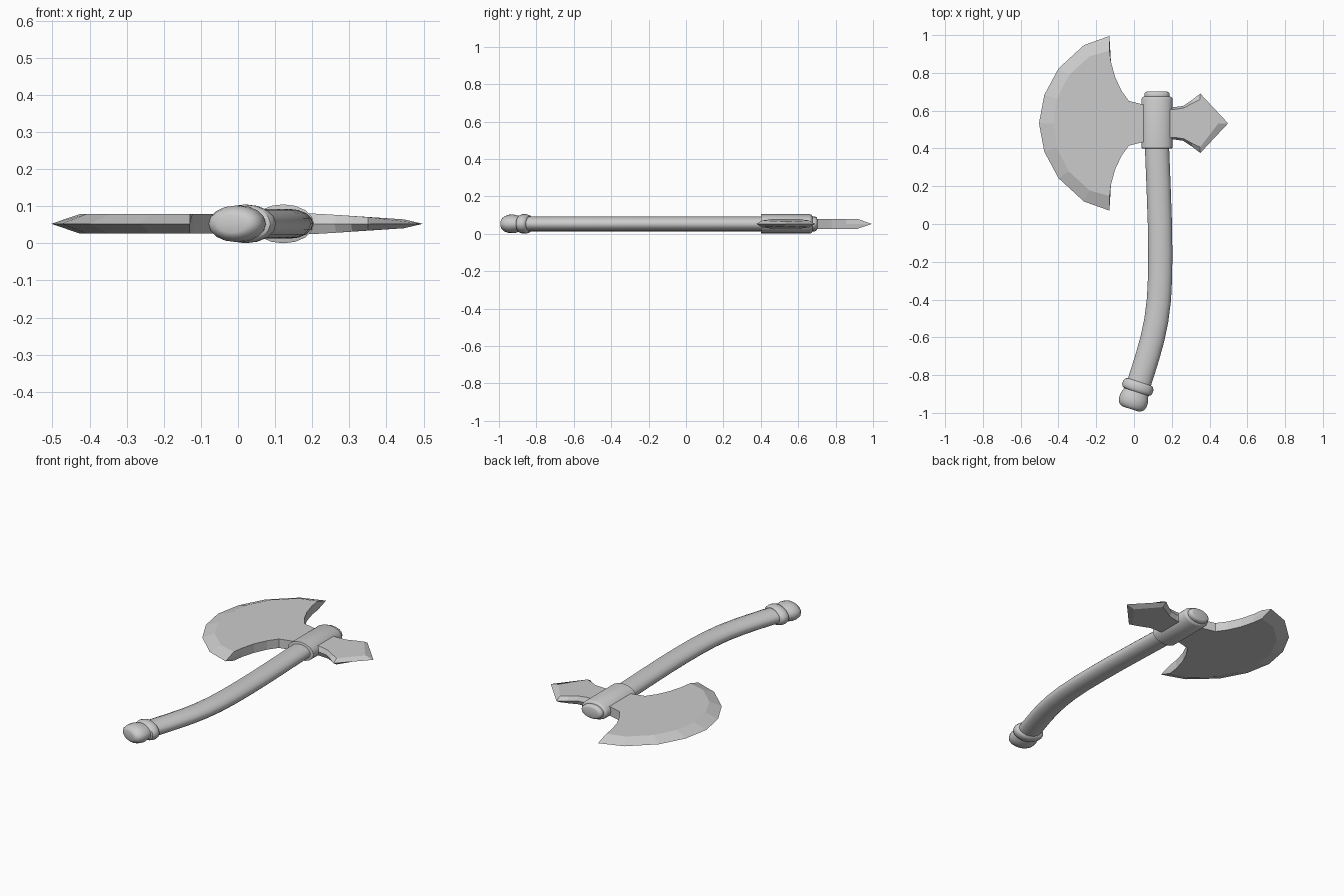
import bpy, bmesh, math
from mathutils import Vector

if "Cube" in bpy.data.objects:
    bpy.data.objects.remove(bpy.data.objects["Cube"])

ZC = 0.0525   # middle plane of the whole axe
YC = 0.533    # symmetry line of the axe head


def finish(name, bm, angle):
    bmesh.ops.remove_doubles(bm, verts=bm.verts, dist=1e-5)
    bmesh.ops.recalc_face_normals(bm, faces=bm.faces)
    me = bpy.data.meshes.new(name)
    bm.to_mesh(me)
    bm.free()
    ob = bpy.data.objects.new(name, me)
    bpy.context.collection.objects.link(ob)
    bpy.ops.object.select_all(action='DESELECT')
    ob.select_set(True)
    bpy.context.view_layer.objects.active = ob
    if angle:
        bpy.ops.object.shade_smooth_by_angle(angle=math.radians(angle))
    return ob


def skin(name, rings, angle):
    """Join equal rings of points into a capped solid."""
    bm = bmesh.new()
    rows = [[bm.verts.new(p) for p in r] for r in rings]
    n = len(rows[0])
    for a, b in zip(rows, rows[1:]):
        for i in range(n):
            j = (i + 1) % n
            bm.faces.new((a[i], a[j], b[j], b[i]))
    bm.faces.new(rows[0][::-1])
    bm.faces.new(rows[-1])
    return finish(name, bm, angle)


def oval_sweep(name, stations, axis=None, sides=16, angle=40):
    """Sweep an oval along (x, y, half width, half height) stations."""
    rings = []
    for k, (x, y, w, h) in enumerate(stations):
        a = stations[max(k - 1, 0)]
        b = stations[min(k + 1, len(stations) - 1)]
        t = Vector(axis) if axis else Vector((b[0] - a[0], b[1] - a[1]))
        t.normalize()
        rings.append([(x + t.y * w * math.cos(u), y - t.x * w * math.cos(u),
                       ZC + h * math.sin(u))
                      for u in (2 * math.pi * i / sides for i in range(sides))])
    return skin(name, rings, angle)


def bevelled_plate(name, half):
    """Plate from (edge x, edge dy, face x, face dy, half thickness), mirrored in y."""
    pts = half + [(ex, -ey, fx, -fy, h)
                  for ex, ey, fx, fy, h in reversed(half) if ey > 0]
    bottom = [(fx, YC + fy, ZC - h) for _, _, fx, fy, h in pts]
    edge = [(ex, YC + ey, ZC) for ex, ey, _, _, _ in pts]
    top = [(fx, YC + fy, ZC + h) for _, _, fx, fy, h in pts]
    return skin(name, [bottom, edge, top], 0)


# Curved oval handle
oval_sweep("handle", [(x, y, 0.064, 0.04) for x, y in (
    (0.122, 0.62), (0.122, 0.40), (0.130, 0.20), (0.137, 0.0), (0.139, -0.15),
    (0.138, -0.28), (0.132, -0.40), (0.118, -0.51), (0.097, -0.61),
    (0.072, -0.70), (0.047, -0.78), (0.018, -0.87))])

# Pommel: raised ring and rounded knob along the tilted handle end
AX = Vector((-0.31, -0.95)).normalized()
START = Vector((0.029, -0.836))


def along(rows):
    return [(START.x + AX.x * d, START.y + AX.y * d, w, h) for d, w, h in rows]


oval_sweep("pommel_ring", along([(0, .066, .042), (.006, .078, .048),
           (.02, .084, .052), (.038, .084, .052), (.051, .078, .048),
           (.056, .066, .042)]), AX)
oval_sweep("pommel_knob", along([(.045, .064, .041), (.065, .070, .044),
           (.088, .077, .050), (.115, .077, .049), (.135, .070, .043),
           (.147, .056, .033), (.151, .042, .024)]), AX)

# Socket collar and rounded cap on top of the handle
oval_sweep("collar", [(0.122, 0.40, .076, .047), (0.122, 0.402, .083, .0525),
           (0.122, 0.66, .083, .0525), (0.122, 0.67, .079, .049),
           (0.122, 0.675, .070, .042)], (0, 1))
oval_sweep("handle_cap", [(0.122, 0.66, .062, .036), (0.122, 0.68, .067, .040),
           (0.122, 0.692, .066, .039), (0.122, 0.699, .060, .034),
           (0.122, 0.702, .048, .026)], (0, 1))

# Crescent blade: square inner wall, sharpened outer arc
T = 0.026
wall = [(0.07, 0.10), (0.045, 0.10), (-0.027, 0.118), (-0.066, 0.172),
        (-0.100, 0.245), (-0.122, 0.325)]
blade = [(x, d, x, d, T) for x, d in wall] + [
    (-0.13, 0.462, -0.13, 0.385, T), (-0.265, 0.414, -0.235, 0.355, T),
    (-0.400, 0.290, -0.345, 0.255, T), (-0.475, 0.150, -0.408, 0.130, T),
    (-0.503, 0.0, -0.427, 0.0, T)]
bevelled_plate("blade", blade)

# Back spike: thins toward its sharpened point
bevelled_plate("back_spike", [
    (0.17, 0.086, 0.17, 0.074, 0.028), (0.215, 0.086, 0.215, 0.074, 0.027),
    (0.26, 0.092, 0.265, 0.082, 0.024), (0.305, 0.122, 0.308, 0.106, 0.021),
    (0.351, 0.157, 0.350, 0.126, 0.018), (0.498, 0.0, 0.447, 0.0, 0.012)])
